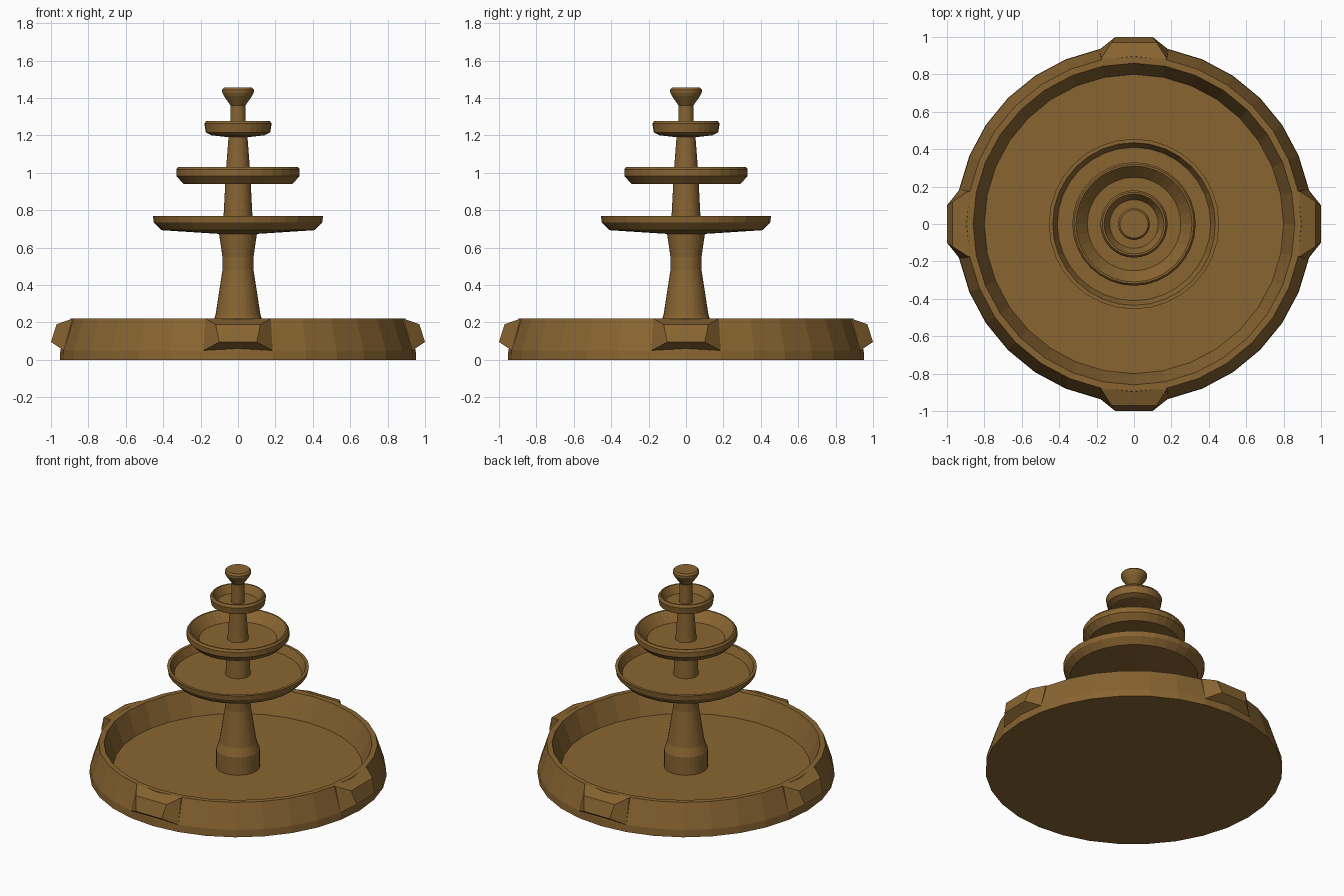
import bpy, bmesh, math

if "Cube" in bpy.data.objects:
    bpy.data.objects.remove(bpy.data.objects["Cube"])

mat = bpy.data.materials.new("brown stone")
mat.diffuse_color = (0.25, 0.13, 0.031, 1)
mat.use_nodes = True
mat.node_tree.nodes["Principled BSDF"].inputs["Base Color"].default_value = mat.diffuse_color
SEG = 32


def finish(name, bm):
    bmesh.ops.recalc_face_normals(bm, faces=bm.faces)
    me = bpy.data.meshes.new(name)
    bm.to_mesh(me)
    bm.free()
    me.materials.append(mat)
    ob = bpy.data.objects.new(name, me)
    bpy.context.collection.objects.link(ob)
    return ob


def lathe(name, profile):
    """Revolve (radius, z) points about z; radius 0 makes a pole."""
    bm = bmesh.new()
    rings = []
    for r, z in profile:
        if r == 0:
            rings.append([bm.verts.new((0, 0, z))] * SEG)
        else:
            rings.append([bm.verts.new((r * math.cos(2 * math.pi * i / SEG),
                                        r * math.sin(2 * math.pi * i / SEG), z))
                          for i in range(SEG)])
    for a, b in zip(rings, rings[1:]):
        for i in range(SEG):
            j = (i + 1) % SEG
            quad = list(dict.fromkeys((a[i], a[j], b[j], b[i])))
            bm.faces.new(quad)
    return finish(name, bm)


# Ground basin with a tapered wall
lathe("basin", [(0, 0), (0.953, 0), (0.95, 0.05), (0.895, 0.22), (0.86, 0.22),
                (0.80, 0.06), (0, 0.06)])

# Four blocks projecting from the basin wall
for k, side in enumerate(("front", "right", "back", "left")):
    bm = bmesh.new()
    rows = [(0.185, 0.85, 0.05), (0.185, 0.932, 0.05), (0.10, 1.0, 0.095),
            (0.12, 0.97, 0.19), (0.175, 0.885, 0.22), (0.175, 0.87, 0.22)]
    a = k * math.pi / 2
    c, s = math.cos(a), math.sin(a)
    left, right = [], []
    for x, d, z in rows:
        for sx, out in ((-x, left), (x, right)):
            out.append(bm.verts.new((sx * c + d * s, sx * s - d * c, z)))
    n = len(rows)
    for i in range(n):
        j = (i + 1) % n
        bm.faces.new((left[i], left[j], right[j], right[i]))
    for v in (left, right):
        bm.faces.new((v[0], v[1], v[4], v[5]))
        bm.faces.new((v[1], v[2], v[3], v[4]))
    finish("basin_block_" + side, bm)

# Central column sections
lathe("lower_column", [(0, 0.06), (0.14, 0.06), (0.14, 0.185), (0.12, 0.24),
                       (0.083, 0.48), (0.083, 0.55), (0.102, 0.68), (0, 0.68)])
lathe("middle_column", [(0, 0.715), (0.08, 0.715), (0.068, 0.945), (0, 0.945)])
lathe("upper_column", [(0, 0.965), (0.068, 0.965), (0.05, 1.20), (0, 1.20)])

# Three bowls
lathe("large_bowl", [(0, 0.673), (0.10, 0.673), (0.41, 0.693), (0.45, 0.735),
                     (0.455, 0.768), (0.435, 0.768), (0.41, 0.715), (0, 0.715)])
lathe("medium_bowl", [(0, 0.94), (0.29, 0.94), (0.33, 0.982), (0.33, 1.018),
                      (0.32, 1.032), (0.31, 1.032), (0.25, 0.965), (0, 0.965)])
lathe("small_bowl", [(0, 1.19), (0.05, 1.19), (0.14, 1.20), (0.172, 1.215),
                     (0.18, 1.262), (0.17, 1.278), (0.16, 1.278),
                     (0.13, 1.225), (0, 1.225)])

# Flared top spout
lathe("spout", [(0, 1.225), (0.042, 1.225), (0.04, 1.36), (0.075, 1.41),
                (0.085, 1.43), (0.085, 1.443), (0.075, 1.455), (0, 1.455)])
